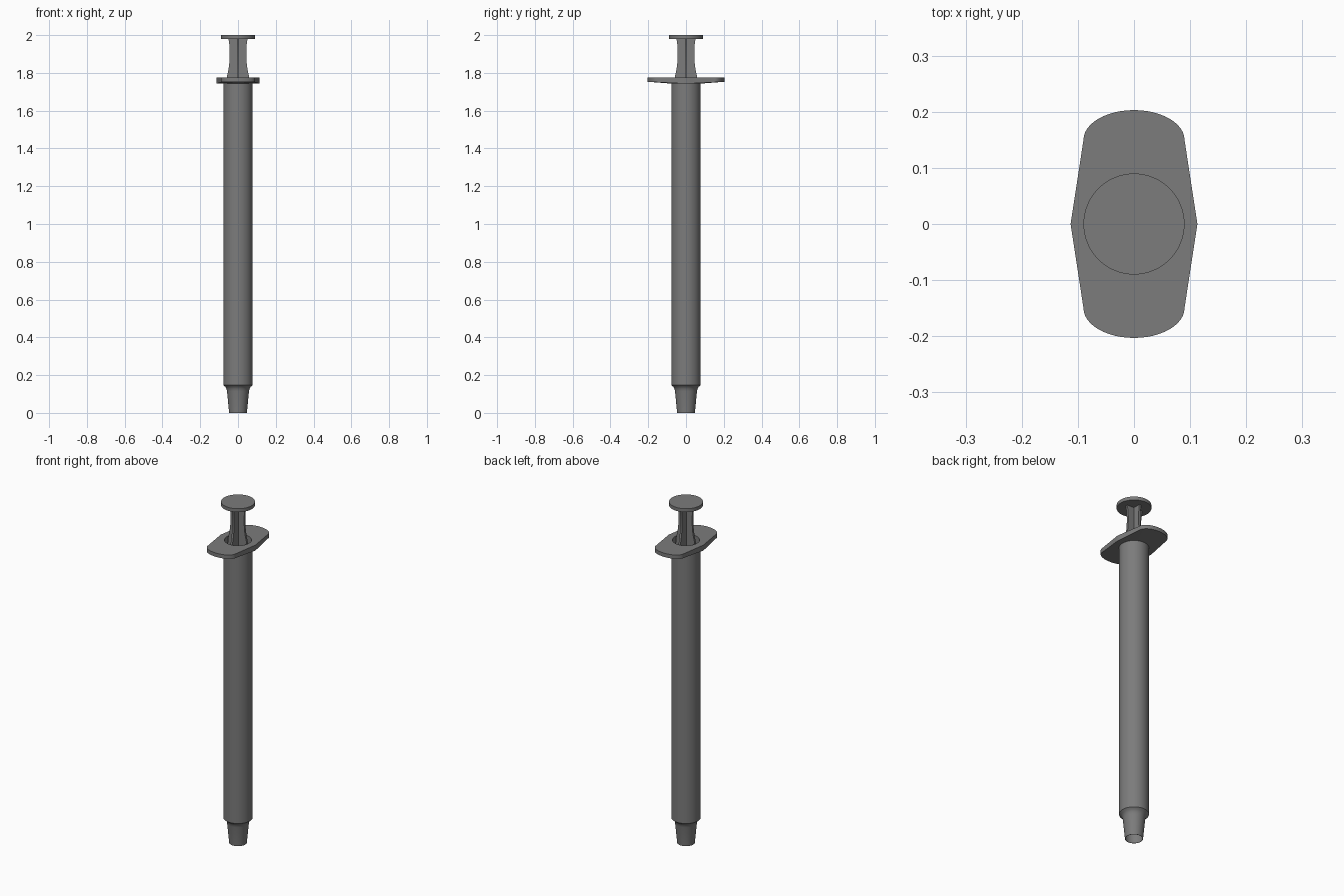
import bpy, bmesh, math

if "Cube" in bpy.data.objects:
    bpy.data.objects.remove(bpy.data.objects["Cube"])

grey = bpy.data.materials.new("grey plastic")
grey.diffuse_color = (0.2, 0.2, 0.2, 1)
grey.use_nodes = True
grey.node_tree.nodes["Principled BSDF"].inputs["Base Color"].default_value = grey.diffuse_color


def finish(name, bm, smooth=True):
    bmesh.ops.remove_doubles(bm, verts=bm.verts, dist=1e-5)
    bmesh.ops.recalc_face_normals(bm, faces=bm.faces)
    me = bpy.data.meshes.new(name)
    bm.to_mesh(me)
    bm.free()
    ob = bpy.data.objects.new(name, me)
    bpy.context.collection.objects.link(ob)
    me.materials.append(grey)
    if smooth:
        bpy.ops.object.select_all(action='DESELECT')
        ob.select_set(True)
        bpy.context.view_layer.objects.active = ob
        bpy.ops.object.shade_smooth_by_angle(angle=math.radians(30))
    return ob


def loft(name, rings, closed):
    """Skin a list of point rings; closed joins the last ring to the first."""
    bm = bmesh.new()
    vs = [[bm.verts.new(p) for p in ring] for ring in rings]
    n = len(vs[0])
    pairs = list(zip(vs, vs[1:]))
    if closed:
        pairs.append((vs[-1], vs[0]))
    for a, b in pairs:
        for i in range(n):
            j = (i + 1) % n
            bm.faces.new((a[i], a[j], b[j], b[i]))
    if not closed:
        bm.faces.new(vs[0])
        bm.faces.new(vs[-1])
    return finish(name, bm)


def circle(r, z, n=64):
    return [(r * math.cos(2 * math.pi * i / n), r * math.sin(2 * math.pi * i / n), z)
            for i in range(n)]


# Barrel: hollow tube narrowing into an open tapered nozzle
outer = [(0.047, 0), (0.058, 0.115), (0.061, 0.128), (0.067, 0.138),
         (0.078, 0.147), (0.078, 1.75)]
inner = [(0.072, 1.75), (0.072, 0.15), (0.054, 0.125), (0.045, 0)]
loft("barrel", [circle(r, z) for r, z in outer + inner], True)

# Finger flange: rounded ends, pointed sides, underside thinning to the ends
quarter = [(0.113 - 0.023 * i / 8, 0.15 * i / 8) for i in range(8)]
quarter += [(0.09 * math.cos(t), 0.15 + 0.053 * math.sin(t))
            for t in [math.pi / 2 * i / 12 for i in range(13)]]
half = quarter + [(-x, y) for x, y in reversed(quarter[:-1])]
outline = half + [(x, -y) for x, y in reversed(half[1:-1])]
hole = []
for x, y in outline:
    a = math.atan2(y, x)
    hole.append((0.072 * math.cos(a), 0.072 * math.sin(a)))
loft("finger_flange", [
    [(x, y, 1.775) for x, y in outline],
    [(x, y, 1.743 + 0.01 * abs(y) / 0.203) for x, y in outline],
    [(x, y, 1.743) for x, y in hole],
    [(x, y, 1.775) for x, y in hole]], True)

# Plunger ribs: two crossed blades with a waisted top
profile = [(0.065, 0.2), (0.065, 1.72), (0.059, 1.78), (0.052, 1.81),
           (0.047, 1.84), (0.044, 1.88), (0.044, 1.92), (0.046, 1.95),
           (0.051, 1.985)]
for k, name in enumerate(("plunger_rib_x", "plunger_rib_y")):
    bm = bmesh.new()
    rings = []
    for w, z in profile:
        pts = [(-w, -0.006), (w, -0.006), (w, 0.006), (-w, 0.006)]
        rings.append([bm.verts.new((b, a, z) if k else (a, b, z)) for a, b in pts])
    for a, b in zip(rings, rings[1:]):
        for i in range(4):
            j = (i + 1) % 4
            bm.faces.new((a[i], a[j], b[j], b[i]))
    bm.faces.new(rings[0])
    bm.faces.new(rings[-1])
    finish(name, bm)

# Plunger thumb disc and the seal inside the barrel
loft("thumb_disc", [circle(0.09, 1.98), circle(0.09, 2.0)], False)
loft("plunger_seal", [circle(0.071, 0.16), circle(0.071, 0.22)], False)
